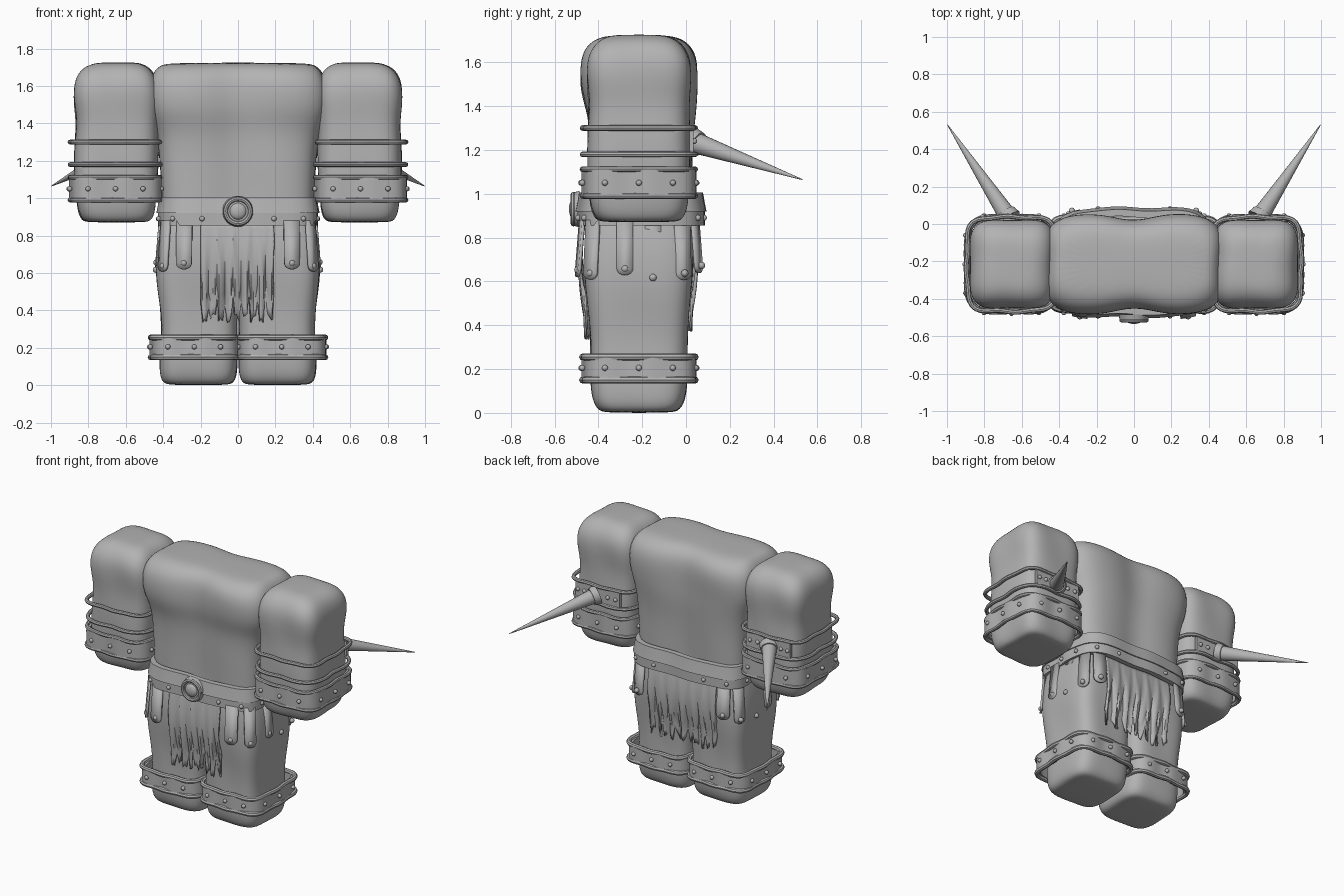
import bpy, bmesh, math, random
from mathutils import Vector, Matrix

random.seed(4)
cube = bpy.data.objects.get("Cube")
if cube:
    bpy.data.objects.remove(cube, do_unlink=True)

GREY = (0.45, 0.45, 0.45, 1)
mat = bpy.data.materials.new("stone_grey")
mat.use_nodes = True
mat.diffuse_color = GREY
mat.node_tree.nodes["Principled BSDF"].inputs["Base Color"].default_value = GREY


def finish(name, bm, subsurf=0, thickness=0):
    bmesh.ops.recalc_face_normals(bm, faces=bm.faces)
    mesh = bpy.data.meshes.new(name)
    bm.to_mesh(mesh)
    bm.free()
    mesh.materials.append(mat)
    ob = bpy.data.objects.new(name, mesh)
    bpy.context.collection.objects.link(ob)
    if thickness:
        ob.modifiers.new("Thickness", "SOLIDIFY").thickness = thickness
    if subsurf:
        mod = ob.modifiers.new("Smooth", "SUBSURF")
        mod.levels = mod.render_levels = subsurf
        mesh.shade_smooth()
    else:
        bpy.ops.object.select_all(action="DESELECT")
        ob.select_set(True)
        bpy.context.view_layer.objects.active = ob
        bpy.ops.object.shade_smooth_by_angle(angle=math.radians(40))
    return ob


def contour(u, v, shape, e=5):
    """Point and outward normal on a rounded rectangle, towards (u, v)."""
    cx, cy, hx, hy = shape
    r = (abs(u) ** e + abs(v) ** e) ** (-1 / e)
    u, v = u * r, v * r
    n = Vector((math.copysign(abs(u) ** (e - 1), u) / hx,
                math.copysign(abs(v) ** (e - 1), v) / hy, 0)).normalized()
    return Vector((cx + hx * u, cy + hy * v, 0)), n


def bridge(bm, rings, close):
    pairs = list(zip(rings, rings[1:])) + ([(rings[-1], rings[0])] if close else [])
    for a, b in pairs:
        for i in range(len(a)):
            j = (i + 1) % len(a)
            bm.faces.new((a[i], a[j], b[j], b[i]))


def loft(name, sections, groove=0, bumps=0, n=32):
    """Padded body part from stacked (z, cx, cy, hx, hy) sections."""
    bm = bmesh.new()
    rings = []
    for z, *shape in sections:
        ring = []
        for i in range(n):
            a = math.tau * (i + 0.5) / n
            p, nor = contour(math.cos(a), math.sin(a), shape)
            p.y -= (p.y - shape[1]) * groove * math.exp(-(p.x / 0.12) ** 2)
            p += nor * bumps * math.sin(4 * a + z * 11)
            ring.append(bm.verts.new((p.x, p.y, z)))
        rings.append(ring)
    bridge(bm, rings, False)
    bm.faces.new(rings[0])
    bm.faces.new(rings[-1])
    return finish(name, bm, 2)


def hoop(name, shape, profile, wave=0.005, phase=0, n=80):
    """Sweep an (outward, z) profile around a rounded rectangle."""
    bm = bmesh.new()
    rings = []
    for i in range(n):
        a = math.tau * i / n
        p, nor = contour(math.cos(a), math.sin(a), shape)
        p += nor * wave * math.sin(8 * a + phase)
        rings.append([bm.verts.new(p + nor * o + Vector((0, 0, z))) for o, z in profile])
    bridge(bm, rings, True)
    return finish(name, bm)


def rim(name, shape, z, r=0.013, phase=0):
    circle = [(r * math.cos(math.tau * k / 8), z + r * math.sin(math.tau * k / 8)) for k in range(8)]
    hoop(name, shape, circle, phase=phase)


def strip(name, shape, z0, z1, t=0.01):
    hoop(name, shape, [(-0.02, z0), (t, z0), (t, z1), (-0.02, z1)])


def studs(name, points, r=0.014):
    bm = bmesh.new()
    for p in points:
        bmesh.ops.create_icosphere(bm, subdivisions=2, radius=r, matrix=Matrix.Translation(p))
    finish(name, bm)


def band_studs(name, shape, z, steps=(-0.62, 0, 0.62)):
    dirs = [d for u in steps for d in ((u, -1), (u, 1), (1, u), (-1, u))]
    pts = []
    for u, v in dirs:
        p, nor = contour(u, v, shape)
        pts.append(p + nor * 0.011 + Vector((0, 0, z)))
    studs(name, pts)


def strap(name, u, v, shape, length, width=0.075, top=0.88):
    """Hanging strap with a rounded end and a stud."""
    p, nor = contour(u, v, shape)
    side = Vector((-nor.y, nor.x, 0))
    half = width / 2
    outline = [(-half, 0), (half, 0)]
    outline += [(half * math.cos(a), -length + half - half * math.sin(a) * 0.8)
                for a in [math.pi * k / 8 for k in range(9)]]
    bm = bmesh.new()
    bm.faces.new([bm.verts.new(p + side * s + nor * (-0.08 * d) + Vector((0, 0, top + d)))
                  for s, d in outline])
    finish(name, bm, thickness=0.014)
    d = -length + half
    studs(name + "_stud", [p + nor * (0.008 - 0.08 * d) + Vector((0, 0, top + d))], 0.017)


def cloth(name, y, side, x0, x1, hem, cols=36, rows=12):
    """Pleated hanging cloth with a torn lower edge."""
    bm = bmesh.new()
    grid = []
    for i in range(cols + 1):
        x = x0 + (x1 - x0) * i / cols
        end = hem + (random.uniform(0.05, 0.15) if i % 4 == 0 else random.uniform(-0.03, 0.03))
        col = []
        for j in range(rows + 1):
            t = j / rows
            fold = 0.012 * t * math.sin(i * 0.9) + 0.022 * math.sin(math.pi * min(1, t * 1.2))
            col.append(bm.verts.new((x, y + side * (fold - 0.012 * t * t), 0.88 + (end - 0.88) * t)))
        grid.append(col)
    for a, b in zip(grid, grid[1:]):
        for j in range(rows):
            bm.faces.new((a[j], a[j + 1], b[j + 1], b[j]))
    finish(name, bm, thickness=0.01)


# Torso
loft("torso", [(0.62, 0, -.21, .37, .2), (0.72, 0, -.21, .4, .23), (0.95, 0, -.205, .405, .235),
               (1.2, 0, -.205, .415, .24), (1.36, 0, -.2, .435, .25), (1.46, 0, -.215, .475, .27),
               (1.58, 0, -.215, .48, .275), (1.66, 0, -.215, .46, .255), (1.71, 0, -.215, .42, .2),
               (1.725, 0, -.215, .36, .12)], groove=0.14, bumps=0.004)

# Belt, buckle and torn cloths
BELT = (0, -.205, .41, .272)
strip("belt_lower", BELT, 0.855, 0.925, 0.014)
hoop("belt_upper", BELT, [(-.03, .92), (.022, .92), (.014, .96), (.006, 1.005), (-.03, 1.005)])
belt_pts = []
for u, v in [(u, v) for v in (-1, 1) for u in (-.93, -.47, .47, .93)] + [(s, v) for s in (-1, 1) for v in (-.5, 0, .5)]:
    p, nor = contour(u, v, BELT)
    belt_pts.append(p + nor * 0.016 + Vector((0, 0, 0.89)))
studs("belt_studs", belt_pts)

bm = bmesh.new()
turn = Matrix.Translation((0, -0.5, 0.93)) @ Matrix.Rotation(math.pi / 2, 4, "X")
bmesh.ops.create_cone(bm, cap_ends=True, segments=32, radius1=.083, radius2=.076, depth=.03, matrix=turn)
bmesh.ops.create_uvsphere(bm, u_segments=24, v_segments=12, radius=.045,
                          matrix=turn @ Matrix.Translation((0, 0, .012)) @ Matrix.Scale(.5, 4, (0, 0, 1)))
rings = []
for i in range(32):
    spin = turn @ Matrix.Rotation(math.tau * i / 32, 4, "Z")
    rings.append([bm.verts.new(spin @ Vector((.066 + .013 * math.cos(b), 0, .014 + .013 * math.sin(b))))
                  for b in [math.tau * k / 8 for k in range(8)]])
bridge(bm, rings, True)
finish("buckle", bm)

cloth("front_cloth", -0.466, -1, -0.2, 0.19, 0.36)
cloth("back_cloth", 0.03, 1, -0.26, 0.26, 0.4, cols=44)

for s, side in ((1, "left"), (-1, "right")):
    # Legs
    loft(side + "_leg", [(z, s * cx, -.215, hx, hy) for z, cx, hx, hy in (
        (0, .21, .15, .15), (.012, .212, .188, .185), (.06, .212, .206, .212), (.16, .21, .207, .222),
        (.3, .207, .2, .22), (.44, .21, .21, .228), (.58, .218, .222, .245), (.74, .215, .22, .25),
        (.86, .208, .203, .235), (.93, .2, .19, .22))], bumps=0.003)
    ankle = (s * .234, -.215, .228, .252)
    strip(side + "_ankle_band", ankle, .15, .255, .006)
    for z in (.15, .255):
        rim(side + "_ankle_rim", ankle, z, .016, z * 9)
    band_studs(side + "_ankle_studs", ankle, .205)

    # Arms
    loft(side + "_arm", [(z, s * cx, -.215, hx, hy) for z, cx, hx, hy in (
        (.87, .65, .15, .16), (.88, .65, .185, .195), (.93, .65, .208, .222), (1.05, .653, .22, .235),
        (1.25, .65, .228, .235), (1.4, .645, .215, .225), (1.52, .65, .232, .24), (1.62, .652, .225, .238),
        (1.69, .65, .19, .195), (1.72, .645, .13, .14), (1.726, .64, .08, .08))], bumps=0.004)
    cuff = (s * .655, -.215, .238, .252)
    strip(side + "_cuff", cuff, .995, 1.11, .006)
    for z in (.99, 1.112, 1.18, 1.3):
        rim(side + "_arm_rim", cuff, z, .013, z * 20)
    band_studs(side + "_cuff_studs", cuff, 1.05)

    # Studded plate and spike behind each arm
    bm = bmesh.new()
    bmesh.ops.create_cube(bm, matrix=Matrix.Translation((s * .66, .025, 1.24)) @ Matrix.Diagonal((.34, .02, .1, 1)))
    finish(side + "_spike_plate", bm)
    studs(side + "_spike_plate_studs", [(s * x, .037, 1.24) for x in (.52, .58, .76, .81)])
    base, tip = Vector((s * .67, .035, 1.235)), Vector((s * .997, .53, 1.065))
    axis = tip - base
    aim = axis.to_track_quat("Z", "Y").to_matrix().to_4x4()
    bm = bmesh.new()
    bmesh.ops.create_cone(bm, cap_ends=True, segments=20, radius1=.05, radius2=.002, depth=axis.length,
                          matrix=Matrix.Translation((base + tip) / 2) @ aim)
    bmesh.ops.create_cone(bm, cap_ends=True, segments=20, radius1=.065, radius2=.055, depth=.04,
                          matrix=Matrix.Translation(base + axis * .02) @ aim)
    finish(side + "_spike", bm)

    # Hanging straps
    strap(side + "_front_strap", s * .72, -1, BELT, .27, .085)
    strap(side + "_back_strap", s * .85, 1, BELT, .25, .085)
    for k, (v, length) in enumerate(((-.85, .28), (-.27, .26), (.2, .3), (.72, .28))):
        strap(f"{side}_side_strap_{k + 1}", s, v, BELT, length)
